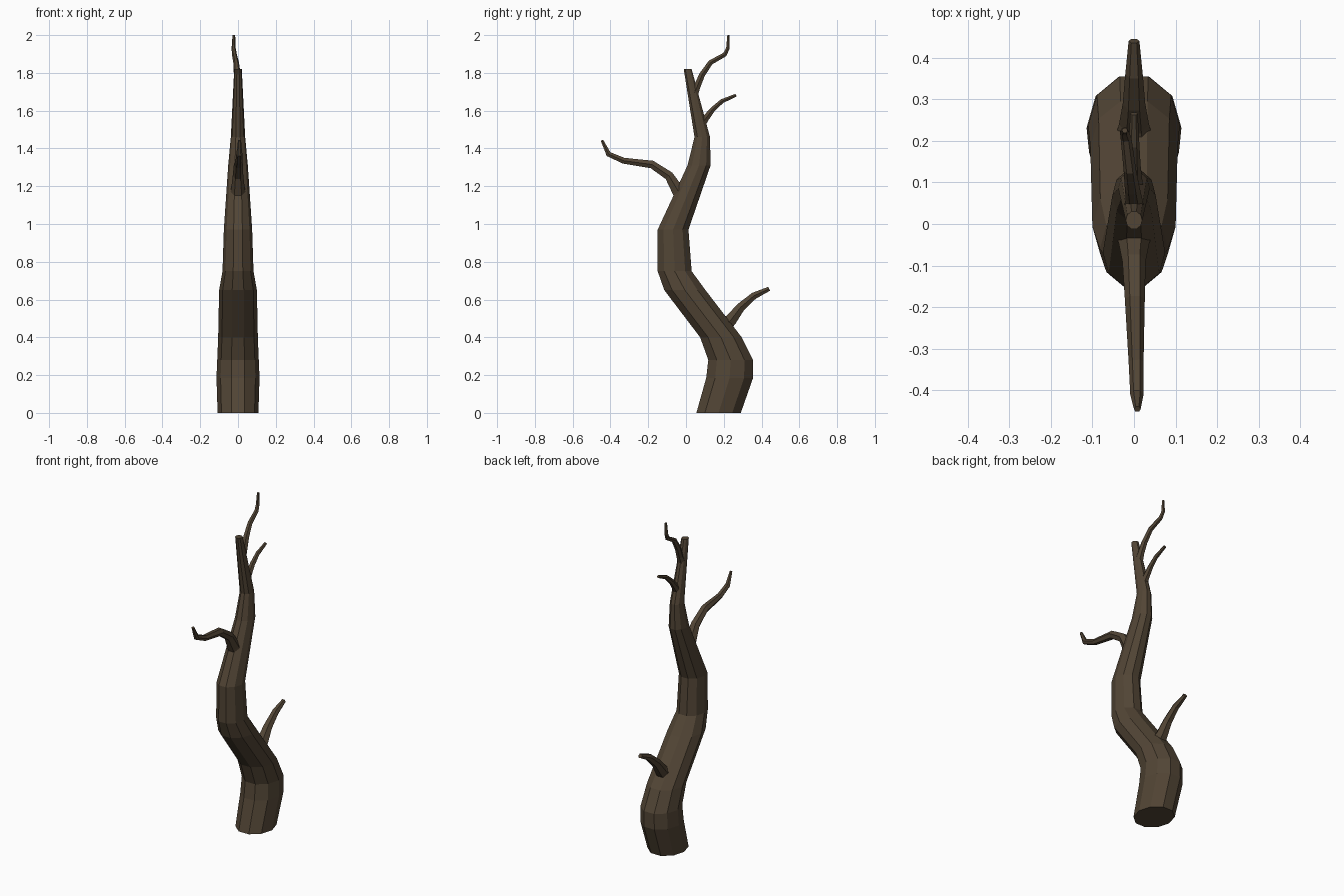
import bpy, bmesh, math
from mathutils import Vector

if "Cube" in bpy.data.objects:
    bpy.data.objects.remove(bpy.data.objects["Cube"])

bark = bpy.data.materials.new("bark")
bark.diffuse_color = (0.085, 0.06, 0.036, 1)
bark.use_nodes = True
bark.node_tree.nodes["Principled BSDF"].inputs["Base Color"].default_value = bark.diffuse_color


def skin(name, rings):
    """Join equal-sized rings of points into a capped tube."""
    bm = bmesh.new()
    loops = [[bm.verts.new(p) for p in ring] for ring in rings]
    n = len(loops[0])
    for a, b in zip(loops, loops[1:]):
        for i in range(n):
            j = (i + 1) % n
            bm.faces.new((a[i], a[j], b[j], b[i]))
    bm.faces.new(loops[0])
    bm.faces.new(loops[-1])
    bmesh.ops.recalc_face_normals(bm, faces=bm.faces)
    me = bpy.data.meshes.new(name)
    bm.to_mesh(me)
    bm.free()
    me.materials.append(bark)
    ob = bpy.data.objects.new(name, me)
    bpy.context.collection.objects.link(ob)


def branch(name, path, sides=6):
    """Tapered tube along (x, y, z, radius) points, rings square to the path."""
    pts = [Vector(p[:3]) for p in path]
    rings = []
    for i, p in enumerate(pts):
        t = (pts[min(i + 1, len(pts) - 1)] - pts[max(i - 1, 0)]).normalized()
        up = t.cross(Vector((1, 0, 0))).normalized()
        side = up.cross(t)
        r = path[i][3]
        rings.append([p + r * (math.cos(a) * side + math.sin(a) * up)
                      for a in (math.tau * k / sides for k in range(sides))])
    skin(name, rings)


# Trunk: level ten-sided rings given as (z, y front, y back, half width in x)
trunk = [(0, .055, .29, .108), (.185, .107, .355, .114), (.28, .118, .355, .110),
         (.40, .075, .295, .105), (.65, -.115, .103, .100), (.75, -.15, .03, .082),
         (.97, -.15, .013, .075), (1.31, .008, .13, .052), (1.46, .045, .127, .038),
         (1.82, -.012, .03, .02)]
rings = []
for z, y0, y1, hx in trunk:
    cy, ry = (y0 + y1) / 2, (y1 - y0) / 2 / math.cos(math.pi / 10)
    rings.append([(hx * math.cos(a), cy + ry * math.sin(a), z)
                  for a in (math.tau * k / 10 for k in range(10))])
skin("trunk", rings)

# Branches, from the lowest up
branch("lower_back_branch", [(0, .19, .45, .05), (0, .24, .495, .036), (0, .29, .56, .027),
                             (0, .36, .62, .021), (0, .44, .657, .013)])
branch("front_branch", [(0, -.01, 1.13, .05), (0, -.045, 1.18, .037), (0, -.09, 1.255, .028),
                        (.002, -.18, 1.315, .024), (.005, -.33, 1.335, .018),
                        (.007, -.41, 1.37, .016), (.008, -.445, 1.443, .008)])
branch("upper_back_branch", [(0, .07, 1.51, .026), (0, .105, 1.56, .02), (0, .14, 1.605, .016),
                             (0, .19, 1.65, .013), (0, .265, 1.682, .009)])
branch("top_branch", [(0, .035, 1.67, .026), (0, .06, 1.73, .02), (-.004, .085, 1.79, .018),
                      (-.01, .13, 1.855, .015), (-.019, .205, 1.897, .013),
                      (-.023, .222, 1.93, .011), (-.022, .225, 2.0, .007)])
